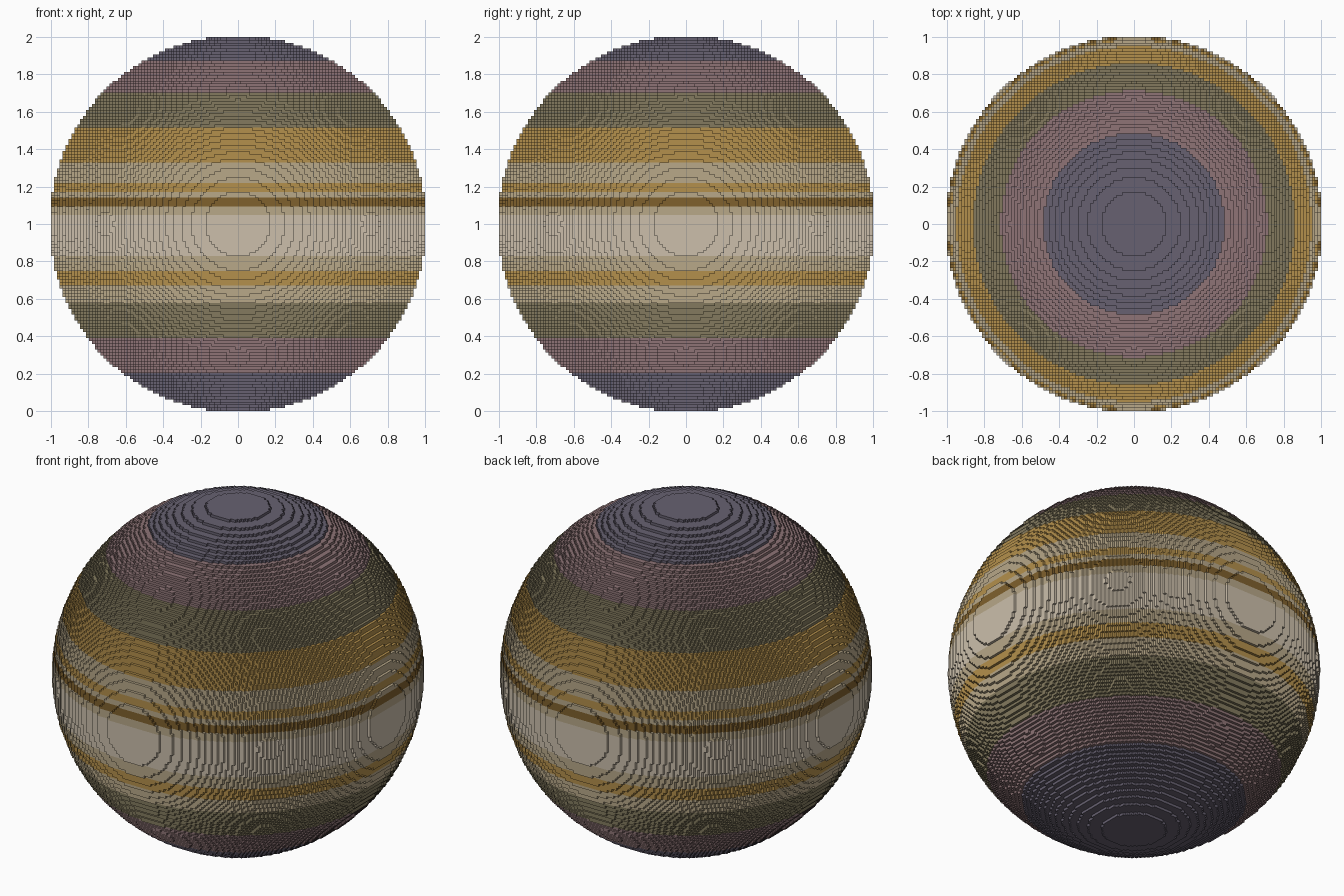
import bpy
import math

if "Cube" in bpy.data.objects:
    bpy.data.objects.remove(bpy.data.objects["Cube"])

N = 64            # blocks per radius
R2 = 64.5 ** 2    # block centres inside this squared radius are filled
H = 1.0 / N


def srgb(r, g, b):
    return tuple(((c / 255 + 0.055) / 1.055) ** 2.4 for c in (r, g, b)) + (1.0,)


COLOURS = {
    "slate": srgb(103, 97, 113),
    "mauve": srgb(142, 116, 118),
    "olive": srgb(131, 122, 94),
    "ochre": srgb(180, 144, 76),
    "tan": srgb(184, 168, 137),
    "brown": srgb(128, 97, 45),
    "cream": srgb(204, 191, 171),
}
NAMES = list(COLOURS)

# Cloud bands: lowest layer of each band, from the north pole down
BANDS = [(56, "slate"), (45, "mauve"), (33, "olive"), (21, "ochre"), (14, "tan"),
         (11, "ochre"), (9, "tan"), (6, "brown"), (3, "tan"), (-11, "cream"),
         (-16, "tan"), (-21, "ochre"), (-27, "tan"), (-39, "olive"),
         (-51, "mauve"), (-64, "slate")]


def band(k):
    return next(NAMES.index(name) for low, name in BANDS if k >= low)


def half_width(j, k):
    """Filled blocks either side of x = 0 in row j of layer k."""
    if not (-N <= j < N and -N <= k < N):
        return 0
    rest = R2 - (j + 0.5) ** 2 - (k + 0.5) ** 2
    return int(math.sqrt(rest) + 0.5) if rest > 0 else 0


verts, index, faces, mats = [], {}, [], []


def quad(axis, side, at, span_a, span_b, mat):
    """Axis-aligned rectangle facing along side * axis."""
    a, b = (axis + 1) % 3, (axis + 2) % 3
    ids = []
    for p, q in ((0, 0), (1, 0), (1, 1), (0, 1)):
        c = [0, 0, 0]
        c[axis], c[a], c[b] = at, span_a[p], span_b[q]
        c = tuple(c)
        if c not in index:
            index[c] = len(verts)
            verts.append((c[0] * H, c[1] * H, c[2] * H + 1))
        ids.append(index[c])
    faces.append(ids if side > 0 else ids[::-1])
    mats.append(mat)


def exposed(w, other):
    """Parts of a row not covered by its neighbour."""
    if other >= w:
        return []
    return [(-w, w)] if other == 0 else [(-w, -other), (other, w)]


# Block planet: each row of blocks gets its ends and uncovered strips
for k in range(-N, N):
    m = band(k)
    for j in range(-N, N):
        w = half_width(j, k)
        if not w:
            continue
        for s in (-1, 1):
            edge = 1 if s > 0 else 0
            quad(0, s, s * w, (j, j + 1), (k, k + 1), m)
            for span in exposed(w, half_width(j + s, k)):
                quad(1, s, j + edge, (k, k + 1), span, m)
            for span in exposed(w, half_width(j, k + s)):
                quad(2, s, k + edge, span, (j, j + 1), m)

mesh = bpy.data.meshes.new("banded_planet")
mesh.from_pydata(verts, [], faces)
for name, colour in COLOURS.items():
    mat = bpy.data.materials.new(name)
    mat.diffuse_color = colour
    mat.use_nodes = True
    mat.node_tree.nodes["Principled BSDF"].inputs["Base Color"].default_value = mat.diffuse_color
    mesh.materials.append(mat)
mesh.polygons.foreach_set("material_index", mats)
mesh.update()
planet = bpy.data.objects.new("banded_planet", mesh)
bpy.context.collection.objects.link(planet)
